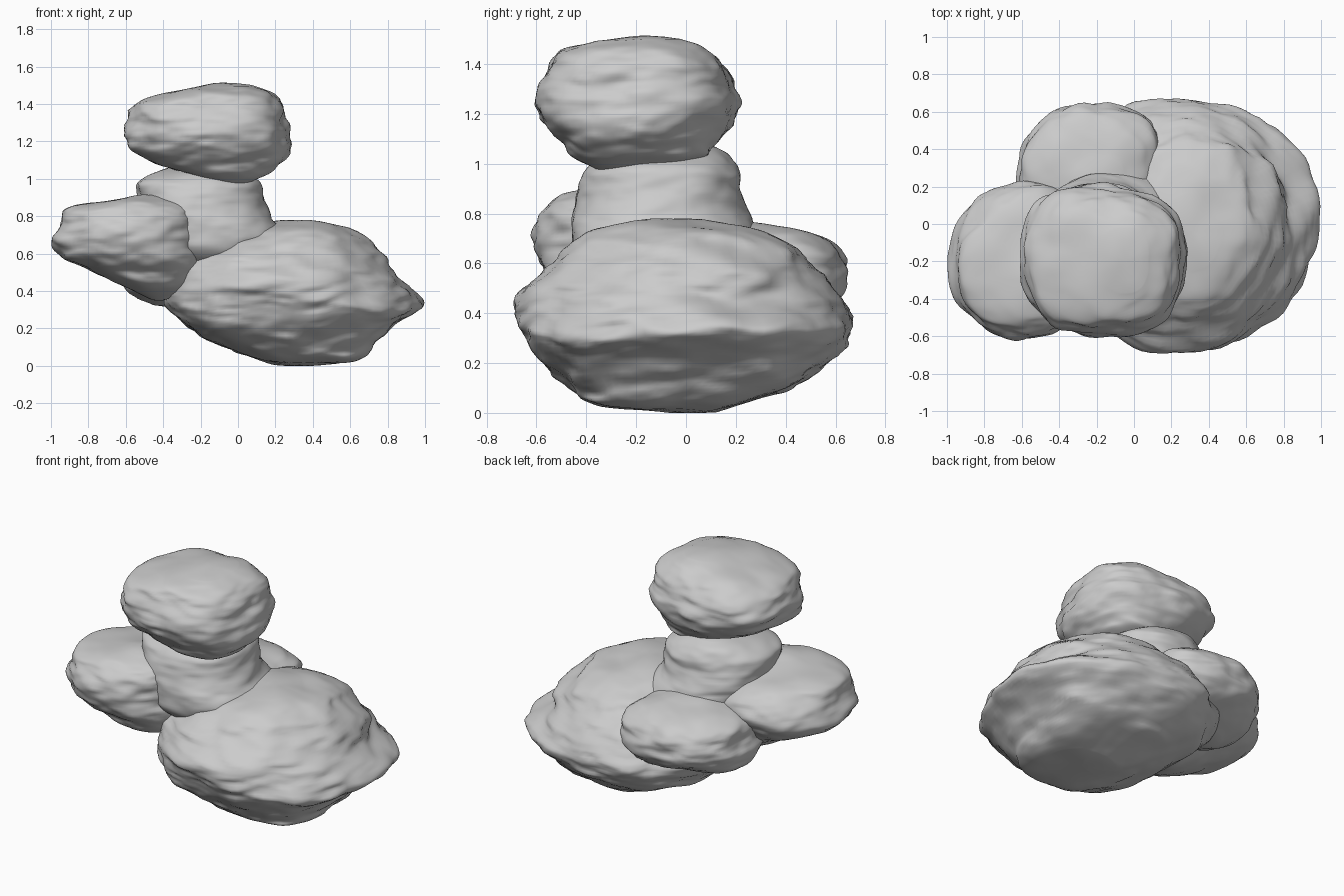
import bpy, bmesh, math
from mathutils import Vector, noise

SEGS, SUB = 96, 7


def catmull(p0, p1, p2, p3, t):
    return [0.5 * (2*b + (c - a)*t + (2*a - 5*b + 4*c - d)*t*t + (3*b - a - 3*c + d)*t**3)
            for a, b, c, d in zip(p0, p1, p2, p3)]


def refine(levels):
    out = []
    n = len(levels)
    for i in range(n - 1):
        p = [levels[max(i - 1, 0)], levels[i], levels[i + 1], levels[min(i + 2, n - 1)]]
        out += [catmull(*p, k / SUB) for k in range(SUB)]
    return out + [list(levels[-1])]


def shrink(row, f, dz):
    z, a, b, c, d = row
    mx, my = (a + b) / 2, (c + d) / 2
    return [z + dz, mx + (a - mx)*f, mx + (b - mx)*f, my + (c - my)*f, my + (d - my)*f]


def rock(name, levels, low, high, rough, seed):
    """Loft through levels (z, xmin, xmax, ymin, ymax).
    low / high = superellipse power of each plan quadrant at bottom / top."""
    bm = bmesh.new()
    off = Vector((seed * 7.3, seed * 3.1, seed * 5.7))
    zlo, zhi = levels[0][0], levels[-1][0]
    # domed ends
    rows = ([shrink(levels[0], f, -d) for f, d in ((0.3, 0.012), (0.65, 0.008))] + refine(levels)
            + [shrink(levels[-1], f, d) for f, d in ((0.65, 0.008), (0.3, 0.012))])
    rings = []
    for z, a, b, c, d in rows:
        cx, cy, hx, hy = (a + b)/2, (c + d)/2, (b - a)/2, (d - c)/2
        h = (z - zlo) / (zhi - zlo)
        h = min(max((h - 0.2) / 0.35, 0), 1)
        ring = []
        for s in range(SEGS):
            t = 2 * math.pi * s / SEGS
            co, si = math.cos(t), math.sin(t)
            quad = s * 4 // SEGS
            e = low[quad] * (1 - h) + high[quad] * h
            r = (abs(co)**e + abs(si)**e) ** (-1 / e)
            p = Vector((cx + hx*r*co, cy + hy*r*si, z))
            # stratified weathering: noise stretched along the horizontal
            q = Vector((p.x*3, p.y*3, p.z*8)) + off
            k = noise.noise(q) + 0.6*noise.noise(q*2.1) + 0.25*noise.noise(q*4.3)
            fade = min(1, hx / 0.25)
            p += Vector((co, si, 0)) * k * rough * fade
            p.z += 0.5 * rough * noise.noise(Vector((p.x*4, p.y*4, p.z*4)) + off)
            p.z = max(p.z, 0)
            ring.append(bm.verts.new(p))
        rings.append(ring)
    for r0, r1 in zip(rings, rings[1:]):
        for s in range(SEGS):
            n = (s + 1) % SEGS
            bm.faces.new((r0[s], r0[n], r1[n], r1[s]))
    for ring in (rings[0], rings[-1]):
        mid = bm.verts.new(sum((v.co for v in ring), Vector()) / SEGS)
        for s in range(SEGS):
            bm.faces.new((ring[s], ring[(s + 1) % SEGS], mid))
    bmesh.ops.recalc_face_normals(bm, faces=bm.faces)
    for f in bm.faces:
        f.smooth = True
    me = bpy.data.meshes.new(name)
    bm.to_mesh(me)
    bm.free()
    bpy.context.collection.objects.link(bpy.data.objects.new(name, me))


# large base boulder
rock("base_boulder", [
    (0.012, 0.17, 0.55, -0.24, 0.14), (0.05, 0.05, 0.68, -0.41, 0.29),
    (0.13, -0.15, 0.76, -0.51, 0.47), (0.22, -0.30, 0.86, -0.59, 0.58),
    (0.30, -0.38, 0.97, -0.64, 0.65), (0.38, -0.40, 0.95, -0.67, 0.67),
    (0.47, -0.36, 0.87, -0.66, 0.60), (0.57, -0.26, 0.80, -0.58, 0.55),
    (0.67, -0.10, 0.68, -0.47, 0.45), (0.735, 0.06, 0.58, -0.35, 0.30),
    (0.76, 0.15, 0.46, -0.25, 0.15)],
    (2.6, 2.5, 2.4, 2.4), (1.85, 2.2, 2.5, 2.0), 0.038, 1)

# boulder on the left
rock("left_boulder", [
    (0.36, -0.48, -0.36, -0.25, -0.10), (0.42, -0.60, -0.24, -0.42, 0.02),
    (0.50, -0.78, -0.20, -0.50, 0.12), (0.58, -0.94, -0.20, -0.58, 0.18),
    (0.67, -0.98, -0.20, -0.61, 0.22), (0.76, -0.96, -0.21, -0.60, 0.19),
    (0.83, -0.92, -0.21, -0.55, 0.09), (0.87, -0.78, -0.26, -0.50, -0.03),
    (0.895, -0.60, -0.34, -0.40, -0.18)],
    (2.2, 2.0, 2.3, 2.3), (2.2, 2.0, 2.3, 2.3), 0.03, 2)

# boulder at the back
rock("back_boulder", [
    (0.33, -0.46, -0.18, 0.12, 0.34), (0.37, -0.55, 0.02, 0.02, 0.46),
    (0.43, -0.60, 0.10, -0.10, 0.58), (0.50, -0.63, 0.14, -0.15, 0.65),
    (0.58, -0.62, 0.14, -0.15, 0.65), (0.66, -0.58, 0.12, -0.10, 0.60),
    (0.72, -0.48, 0.05, 0.00, 0.50), (0.755, -0.33, -0.05, 0.12, 0.36)],
    (2.8, 2.1, 2.2, 2.2), (2.8, 2.1, 2.2, 2.2), 0.032, 3)

# smoother neck stone in the middle
rock("middle_boulder", [
    (0.46, -0.30, 0.10, -0.25, 0.10), (0.60, -0.45, 0.27, -0.42, 0.28),
    (0.72, -0.50, 0.23, -0.46, 0.27), (0.80, -0.52, 0.17, -0.45, 0.25),
    (0.90, -0.54, 0.15, -0.43, 0.22), (0.98, -0.54, 0.13, -0.40, 0.20),
    (1.04, -0.43, 0.02, -0.30, 0.17), (1.07, -0.32, -0.08, -0.12, 0.12)],
    (2.3, 2.3, 2.3, 2.3), (2.2, 2.2, 2.2, 2.2), 0.018, 4)

# capstone
rock("top_boulder", [
    (0.975, -0.13, 0.05, -0.36, -0.05), (1.02, -0.27, 0.15, -0.44, 0.05),
    (1.08, -0.45, 0.22, -0.50, 0.11), (1.15, -0.55, 0.28, -0.58, 0.17),
    (1.24, -0.60, 0.29, -0.61, 0.22), (1.32, -0.59, 0.26, -0.60, 0.20),
    (1.40, -0.55, 0.24, -0.54, 0.16), (1.46, -0.38, 0.18, -0.47, 0.09),
    (1.50, -0.17, 0.08, -0.37, -0.02)],
    (2.3, 2.3, 2.2, 2.3), (2.2, 2.6, 2.2, 2.3), 0.032, 6)
